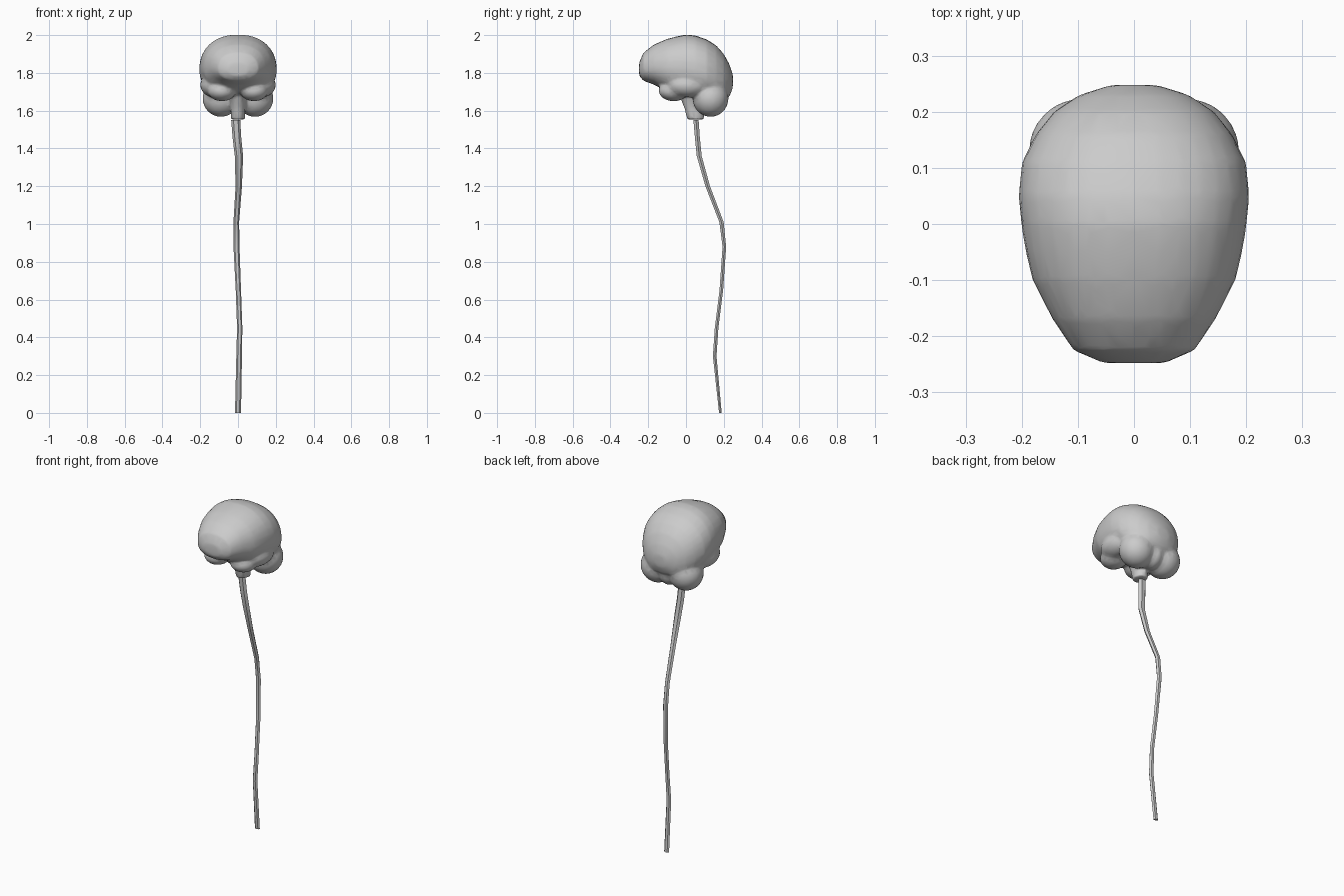
import bpy, bmesh
from math import cos, sin, pi
from mathutils import Matrix

if "Cube" in bpy.data.objects:
    bpy.data.objects.remove(bpy.data.objects["Cube"])


def loft(bm, rings):
    """Skin a list of rings of points and cap both ends."""
    loops = [[bm.verts.new(p) for p in r] for r in rings]
    n = len(loops[0])
    for a, b in zip(loops, loops[1:]):
        for i in range(n):
            j = (i + 1) % n
            bm.faces.new((a[i], a[j], b[j], b[i]))
    bm.faces.new(loops[0][::-1])
    bm.faces.new(loops[-1])
    bmesh.ops.recalc_face_normals(bm, faces=bm.faces[:])


def ellipsoid(bm, centre, radii):
    m = Matrix.Translation(centre) @ Matrix.Diagonal((*radii, 1))
    bmesh.ops.create_uvsphere(bm, u_segments=24, v_segments=14, radius=1, matrix=m)


def flat_ring(x, y, z, rx, ry, n):
    return [(x + rx * cos(2 * pi * i / n), y + ry * sin(2 * pi * i / n), z)
            for i in range(n)]


def make_object(bm, name):
    me = bpy.data.meshes.new(name)
    bm.to_mesh(me)
    bm.free()
    ob = bpy.data.objects.new(name, me)
    bpy.context.collection.objects.link(ob)
    for p in me.polygons:
        p.use_smooth = True
    return ob


# Cerebrum: upright cross-sections along y (y, half width, top, bottom)
sections = [(-.248, .055, 1.855, 1.785), (-.225, .108, 1.907, 1.758),
            (-.17, .145, 1.95, 1.738), (-.10, .181, 1.98, 1.70),
            (-.05, .193, 1.993, 1.69), (0, .201, 2.003, 1.68),
            (.05, .206, 1.998, 1.67), (.11, .20, 1.977, 1.655),
            (.16, .175, 1.945, 1.65), (.20, .143, 1.90, 1.655),
            (.23, .098, 1.845, 1.675), (.248, .04, 1.79, 1.72)]
bm = bmesh.new()
rings = []
for y, w, top, bot in sections:
    mid = bot + (top - bot) * .45
    ring = []
    for i in range(32):
        c, s = cos(2 * pi * i / 32), sin(2 * pi * i / 32)
        x = w * abs(c) ** .9 * (1 if c > 0 else -1)
        h = top - mid if s > 0 else mid - bot
        ring.append((x, y, mid + h * abs(s) ** .9 * (1 if s > 0 else -1)))
    rings.append(ring)
loft(bm, rings)

for side in (-1, 1):
    # Temporal lobes
    ellipsoid(bm, (side * .085, -.065, 1.705), (.075, .08, .055))
    ellipsoid(bm, (side * .125, .01, 1.735), (.075, .11, .065))
    # Cerebellum halves
    ellipsoid(bm, (side * .09, .13, 1.665), (.098, .095, .098))
ellipsoid(bm, (0, .145, 1.66), (.06, .075, .08))

# Brain stem
loft(bm, [flat_ring(0, y, z, rx, ry, 16) for y, z, rx, ry in
          ((.02, 1.75, .05, .06), (.02, 1.68, .045, .055),
           (.042, 1.61, .038, .05), (.052, 1.553, .038, .046))])

brain = make_object(bm, "brain")
rm = brain.modifiers.new("merge", 'REMESH')
rm.mode = 'VOXEL'
rm.voxel_size = .009
rm.use_smooth_shade = True
sm = brain.modifiers.new("soften", 'SMOOTH')
sm.factor = .5
sm.iterations = 5
dec = brain.modifiers.new("simplify", 'DECIMATE')
dec.ratio = .2

# Spinal cord: (x, y, z, half width, half depth)
path = [(-.012, .053, 1.55, .024, .016), (-.006, .06, 1.46, .023, .015),
        (.005, .07, 1.36, .022, .015), (.004, .115, 1.2, .017, .014),
        (-.009, .188, 1.01, .015, .013), (-.008, .203, .88, .016, .011),
        (.002, .187, .65, .014, .011), (.009, .162, .45, .014, .011),
        (.006, .152, .3, .015, .011), (0, .182, 0, .016, .008)]
bm = bmesh.new()
loft(bm, [flat_ring(x, y, z, rx, ry, 6) for x, y, z, rx, ry in path])
cord = make_object(bm, "spinal_cord")
bpy.context.view_layer.objects.active = cord
cord.select_set(True)
bpy.ops.object.shade_smooth_by_angle(angle=.8)
